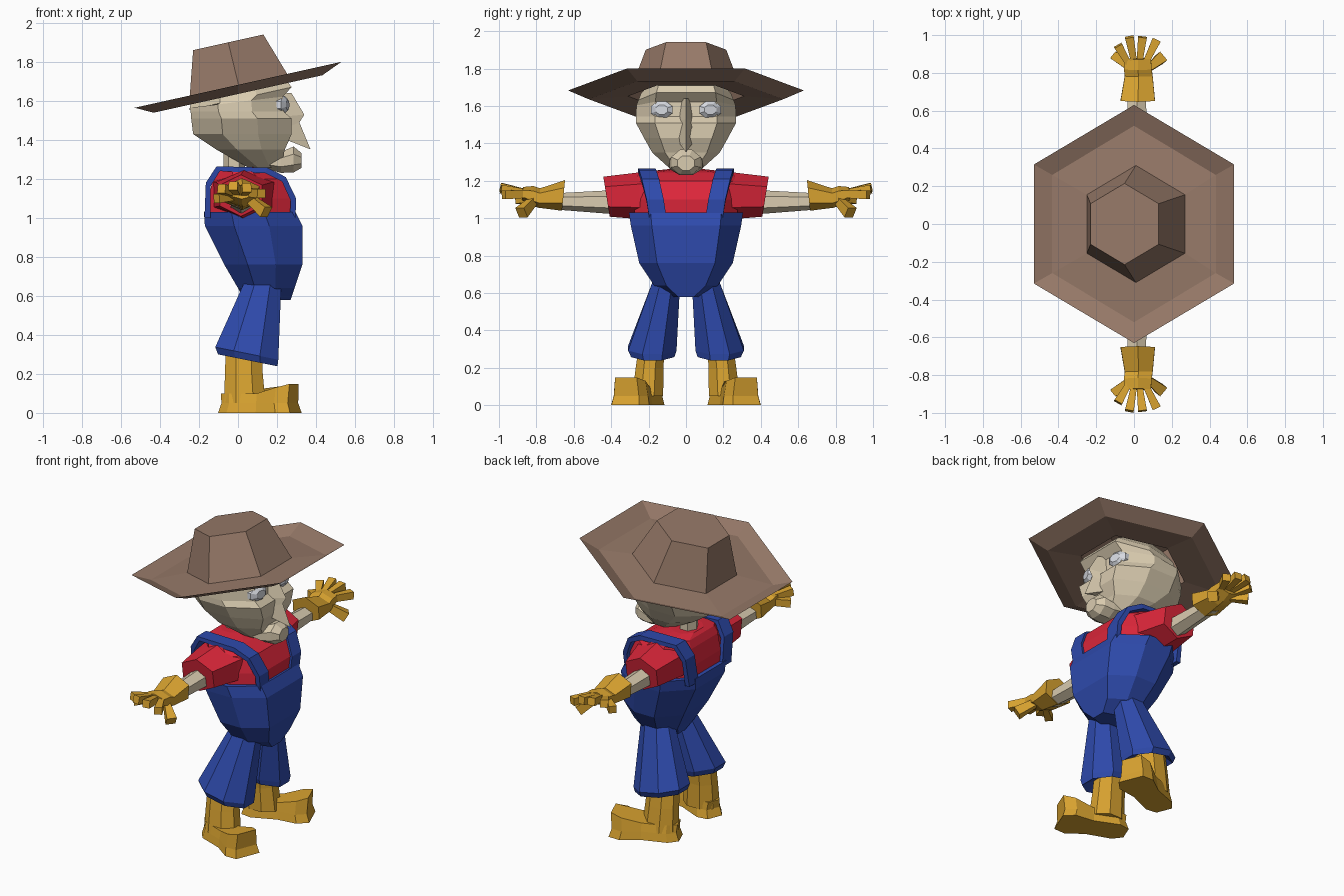
import bpy, bmesh, math
from mathutils import Vector as V


def mat(name, r, g, b):
    m = bpy.data.materials.new(name)
    m.diffuse_color = [((c / 255 + 0.055) / 1.055) ** 2.4 for c in (r, g, b)] + [1]
    return m


RED = mat("red cloth", 220, 38, 58)
BLUE = mat("blue denim", 46, 74, 172)
GOLD = mat("golden leather", 217, 163, 48)
BONE = mat("bone", 218, 204, 176)
BROWN = mat("brown felt", 150, 121, 104)
WHITE = mat("pale eye", 214, 217, 224)


def ring(c, u, v, n=6, ph=0.0):
    """n points round an ellipse with half axes u and v"""
    c, u, v = V(c), V(u), V(v)
    return [c + u * math.cos(ph + i * math.tau / n) + v * math.sin(ph + i * math.tau / n)
            for i in range(n)]


def body_ring(z, xb, xf, w, slope=0.0):
    """symmetric cross-section: flat front, rounded sides, narrower back"""
    half = [(1, 0.62), (0.66, 1), (0.3, 1), (0, 0.5)]
    pts = [(1, 0)] + half + [(t, -y) for t, y in reversed(half)]
    out = []
    for t, y in pts:
        x = xb + (xf - xb) * t
        out.append(V((x, y * w, z + slope * x)))
    return out


def loft(name, rings, m, mirror=False, caps=(True, True)):
    bm = bmesh.new()
    rows = [[bm.verts.new(p) for p in r] for r in rings]
    n = len(rows[0])
    for a, b in zip(rows, rows[1:]):
        for i in range(n):
            j = (i + 1) % n
            bm.faces.new((a[i], a[j], b[j], b[i]))
    for cap, row in zip(caps, (rows[0], rows[-1])):
        if cap:
            bm.faces.new(row)
    bmesh.ops.recalc_face_normals(bm, faces=bm.faces)
    me = bpy.data.meshes.new(name)
    bm.to_mesh(me)
    bm.free()
    me.materials.append(m)
    ob = bpy.data.objects.new(name, me)
    bpy.context.collection.objects.link(ob)
    if mirror:
        mod = ob.modifiers.new("mirror", 'MIRROR')
        mod.use_axis = (False, True, False)
        mod.use_mirror_merge = False
    return ob


# Hat: tilted hexagonal brim with turned-up edge, hollow leaning crown
T = 0.222
def hat_ring(x, z, r, w):
    return ring((x, 0, z + T * x), (r, 0, T * r), (0, w, 0), 6, math.pi / 6)
loft("hat", [hat_ring(0, 1.683, 0.612, 0.63), hat_ring(0, 1.636, 0.50, 0.52),
             hat_ring(0.01, 1.65, 0.30, 0.31), hat_ring(-0.05, 1.912, 0.208, 0.215)],
     BROWN, caps=(False, True))

# Head with recessed eye line
loft("head", [body_ring(1.26, 0.05, 0.22, 0.08), body_ring(1.35, -0.11, 0.24, 0.18),
              body_ring(1.43, -0.23, 0.275, 0.225), body_ring(1.51, -0.24, 0.275, 0.268),
              body_ring(1.545, -0.243, 0.235, 0.268), body_ring(1.595, -0.247, 0.23, 0.265, 0.12),
              body_ring(1.61, -0.25, 0.275, 0.255, T), body_ring(1.65, -0.24, 0.25, 0.24, T),
              body_ring(1.76, -0.17, 0.12, 0.15, T)], BONE)
loft("jaw", [ring((x, 0, z), (0, w, 0), (0, 0, h), 8, math.pi / 8) for x, z, w, h in
             [(0.14, 1.29, 0.10, 0.04), (0.22, 1.285, 0.095, 0.058),
              (0.285, 1.30, 0.085, 0.072), (0.325, 1.295, 0.05, 0.042)]], BONE)
loft("nose", [[V((xf, 0, zf)), V((xb, w, zb)), V((xb, -w, zb))] for xf, zf, xb, zb, w in
              [(0.275, 1.64, 0.2, 1.64, 0.03), (0.34, 1.53, 0.23, 1.52, 0.04),
               (0.315, 1.49, 0.24, 1.46, 0.05), (0.372, 1.352, 0.25, 1.40, 0.035)]], BONE)
loft("eye", [ring((x, 0.13, 1.58), (0.25 * r, -r, 0), (0, 0, 0.78 * r), 8, math.pi / 8)
             for x, r in [(0.18, 0.062), (0.235, 0.062), (0.255, 0.035)]], WHITE, True)
loft("neck", [ring((-0.02, 0, z), (0.055, 0, 0), (0, 0.06, 0)) for z in (1.2, 1.38)], BONE)

# Shirt and sleeves
loft("shirt", [body_ring(0.98, -0.15, 0.28, 0.28), body_ring(1.10, -0.15, 0.285, 0.27),
               body_ring(1.20, -0.13, 0.235, 0.27), body_ring(1.245, -0.11, 0.15, 0.25),
               body_ring(1.262, -0.09, 0.07, 0.1)], RED)
loft("sleeve", [ring((x, y, z), (r, 0, 0), (0, k * h, h), 6, math.pi / 2) for x, y, z, r, h, k in
                [(0.04, 0.15, 1.12, 0.19, 0.13, 0), (0.03, 0.25, 1.12, 0.165, 0.125, 0),
                 (0.015, 0.425, 1.115, 0.125, 0.107, 0.16)]], RED, True)

# Overalls: round trunk, shoulder straps and flared legs
loft("overalls", [body_ring(0.58, 0.03, 0.27, 0.07), body_ring(0.64, 0.0, 0.29, 0.17),
                  body_ring(0.76, -0.07, 0.33, 0.25), body_ring(0.96, -0.17, 0.33, 0.295),
                  body_ring(1.03, -0.175, 0.295, 0.305)], BLUE)
strap = []
for x, z, y in [(0.295, 1.0, 0.15), (0.298, 1.10, 0.165), (0.245, 1.21, 0.19), (0.15, 1.258, 0.205),
                (-0.11, 1.265, 0.21), (-0.165, 1.18, 0.195), (-0.172, 1.0, 0.165)]:
    p, s = V((x, y, z)), V((0, 0.046, 0))
    d = (V((0.07, y, 1.0)) - p).normalized() * 0.03
    strap.append([p - s, p + s, p + s + d, p - s + d])
loft("strap", strap, BLUE, True)
loft("trouser_leg", [ring((x, y, z), (r, 0, k * r), (0, w, 0), 8, math.pi / 8)
                     for x, y, z, r, w, k in
                     [(0.125, 0.105, 0.66, 0.105, 0.08, 0), (0.045, 0.18, 0.305, 0.175, 0.14, -0.2),
                      (0.05, 0.178, 0.27, 0.165, 0.125, -0.2), (0.03, 0.178, 0.31, 0.1, 0.08, -0.2)]],
     BLUE, True)

# Boots: shaft, and foot turned outward with a raised toe
loft("boot_shaft", [ring((x, y, z), (r, 0, 0), (0, w, 0), 8, math.pi / 8) for x, y, z, r, w in
                    [(0.03, 0.18, 0.34, 0.10, 0.075), (0.03, 0.195, 0.2, 0.105, 0.08),
                     (0.035, 0.205, 0.05, 0.115, 0.09)]], GOLD, True)
SOLE = [(-0.09, 0.05), (-0.03, 0.085), (0.13, 0.08), (0.25, 0.11), (0.32, 0.08)]
SOLE += [(l, -w) for l, w in reversed(SOLE)]
CA, SA = math.cos(math.radians(22)), math.sin(math.radians(22))
def sole_ring(z, k, kw, rise):
    pts = []
    for l, w in SOLE:
        l, w = 0.12 + (l - 0.12) * k, w * kw
        pts.append(V((l * CA - w * SA, 0.205 + l * SA + w * CA, z + rise * max(0, l - 0.13))))
    return pts
loft("boot_foot", [sole_ring(0, 1.0, 1.0, 0), sole_ring(0.05, 0.92, 0.9, 0),
                   sole_ring(0.10, 0.95, 0.78, 0.27)], GOLD, True)

# Arms and gloves
loft("arm", [ring((0.015, y, z), (r, 0, 0), (0, 0, h), 6, math.pi / 2) for y, z, r, h in
             [(0.3, 1.085, 0.065, 0.07), (0.72, 1.09, 0.055, 0.042)]], BONE, True)
loft("glove", [ring((x, y, z), (r, 0, 0), (0, -0.1 * h, h), 6, math.pi / 2) for x, y, z, r, h in
               [(0.02, 0.655, 1.122, 0.105, 0.082), (0.025, 0.785, 1.108, 0.085, 0.052),
                (0.02, 0.82, 1.12, 0.085, 0.052), (0.02, 0.875, 1.132, 0.08, 0.035)]], GOLD, True)
fingers = [((-0.03, 0.83, 1.11), (-0.11, 0.895, 1.10)), ((-0.03, 0.85, 1.13), (-0.085, 0.945, 1.15)),
           ((0.0, 0.86, 1.135), (-0.025, 0.99, 1.165)), ((0.03, 0.86, 1.135), (0.045, 0.99, 1.155)),
           ((0.06, 0.85, 1.13), (0.12, 0.975, 1.125)), ((0.06, 0.81, 1.10), (0.145, 0.88, 1.03))]
for i, (a, b) in enumerate(fingers):
    a, b = V(a), V(b)
    u = (b - a).cross(V((0, 0, 1))).normalized()
    v = u.cross(b - a).normalized()
    r = 0.042 if i == 5 else 0.033
    loft("thumb" if i == 5 else "finger_%d" % (i + 1),
         [ring(a, u * 0.022, v * 0.03, 4, math.pi / 4),
          ring(b, u * r, v * r, 4, math.pi / 4)], GOLD, True)
